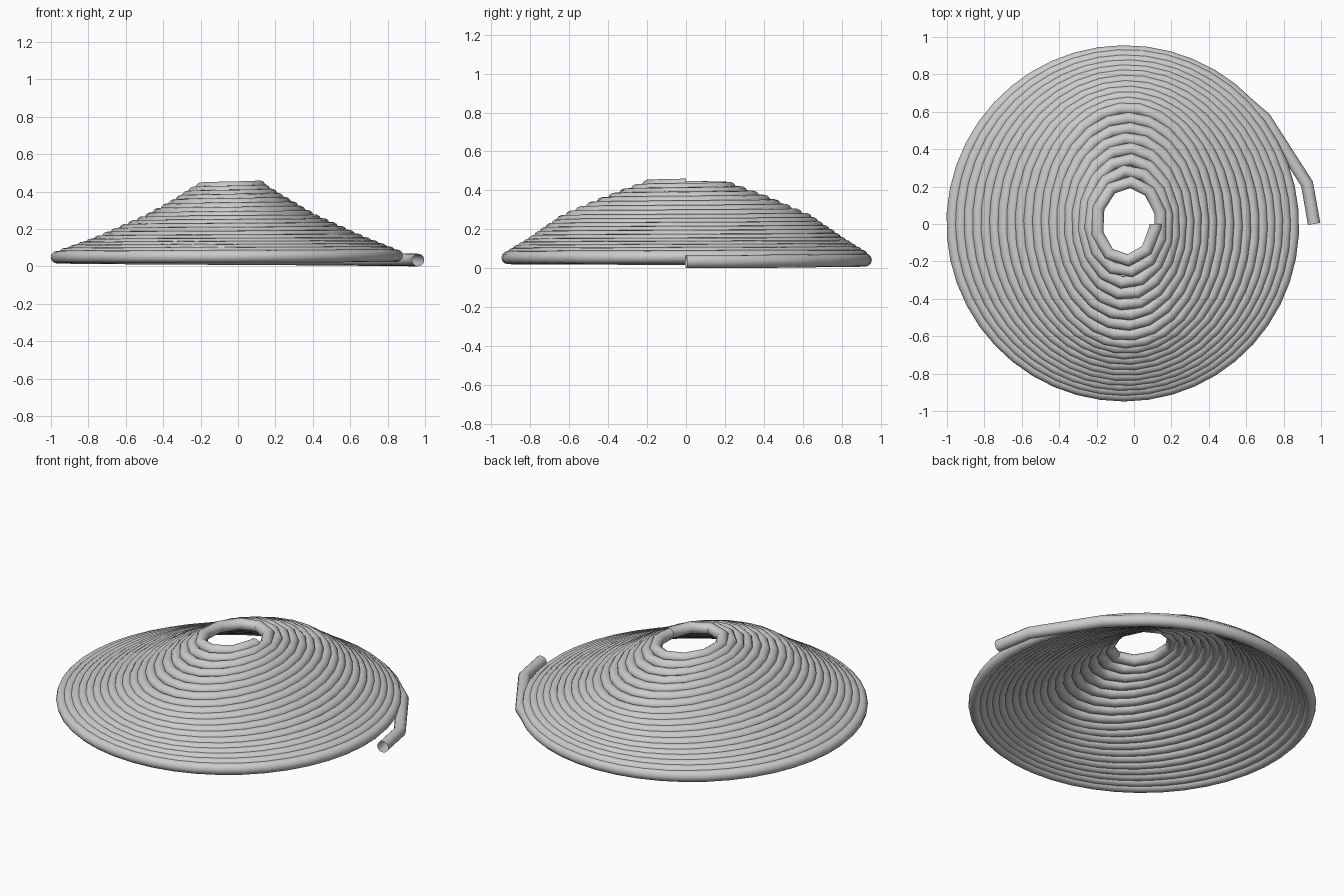
import bpy, math

if "Cube" in bpy.data.objects:
    bpy.data.objects.remove(bpy.data.objects["Cube"])

TURNS = 19
TUBE = 0.0335
STEP = 0.125  # length of one straight piece of rope

# spiral profile: t, half-width x, half-width y, height, centre x
PROFILE = [
    (0.00, 0.92, 0.922, 0.050, -0.050),
    (0.25, 0.72, 0.80, 0.125, -0.040),
    (0.58, 0.44, 0.62, 0.250, -0.038),
    (0.80, 0.275, 0.40, 0.345, -0.035),
    (1.00, 0.150, 0.18, 0.427, -0.035),
]


def profile_at(t):
    for a, b in zip(PROFILE, PROFILE[1:]):
        if t <= b[0]:
            f = (t - a[0]) / (b[0] - a[0])
            return [p + (q - p) * f for p, q in zip(a[1:], b[1:])]
    return list(PROFILE[-1][1:])


# loose tail lying on the ground outside the coil
points = [(0.963, 0.0, 0.0345), (0.925, 0.215, 0.0345), (0.70, 0.565, 0.036)]

# wound coil rising to the small opening at the top
angle = math.radians(44)
end = TURNS * 2 * math.pi
while True:
    turn = angle / (2 * math.pi)
    t = min(1.0, max(0.0, (turn - 0.5) / (TURNS - 0.5)))
    rx, ry, z, cx = profile_at(t)
    if turn < 0.5:
        z = 0.034 + 0.016 * turn / 0.5
    points.append((cx + rx * math.cos(angle), ry * math.sin(angle), z))
    if angle >= end:
        break
    angle = min(end, angle + STEP / ((rx + ry) / 2))

# round open-ended tube along the path
curve = bpy.data.curves.new("coiled_rope", "CURVE")
curve.dimensions = "3D"
curve.bevel_depth = TUBE
curve.bevel_resolution = 4
curve.use_fill_caps = False
spline = curve.splines.new("POLY")
spline.points.add(len(points) - 1)
for p, co in zip(spline.points, points):
    p.co = (*co, 1)
spline.use_smooth = True

rope = bpy.data.objects.new("coiled_rope", curve)
bpy.context.collection.objects.link(rope)
bpy.context.view_layer.objects.active = rope
rope.select_set(True)
bpy.ops.object.convert(target="MESH")
bpy.ops.object.shade_smooth_by_angle(angle=math.radians(40))
